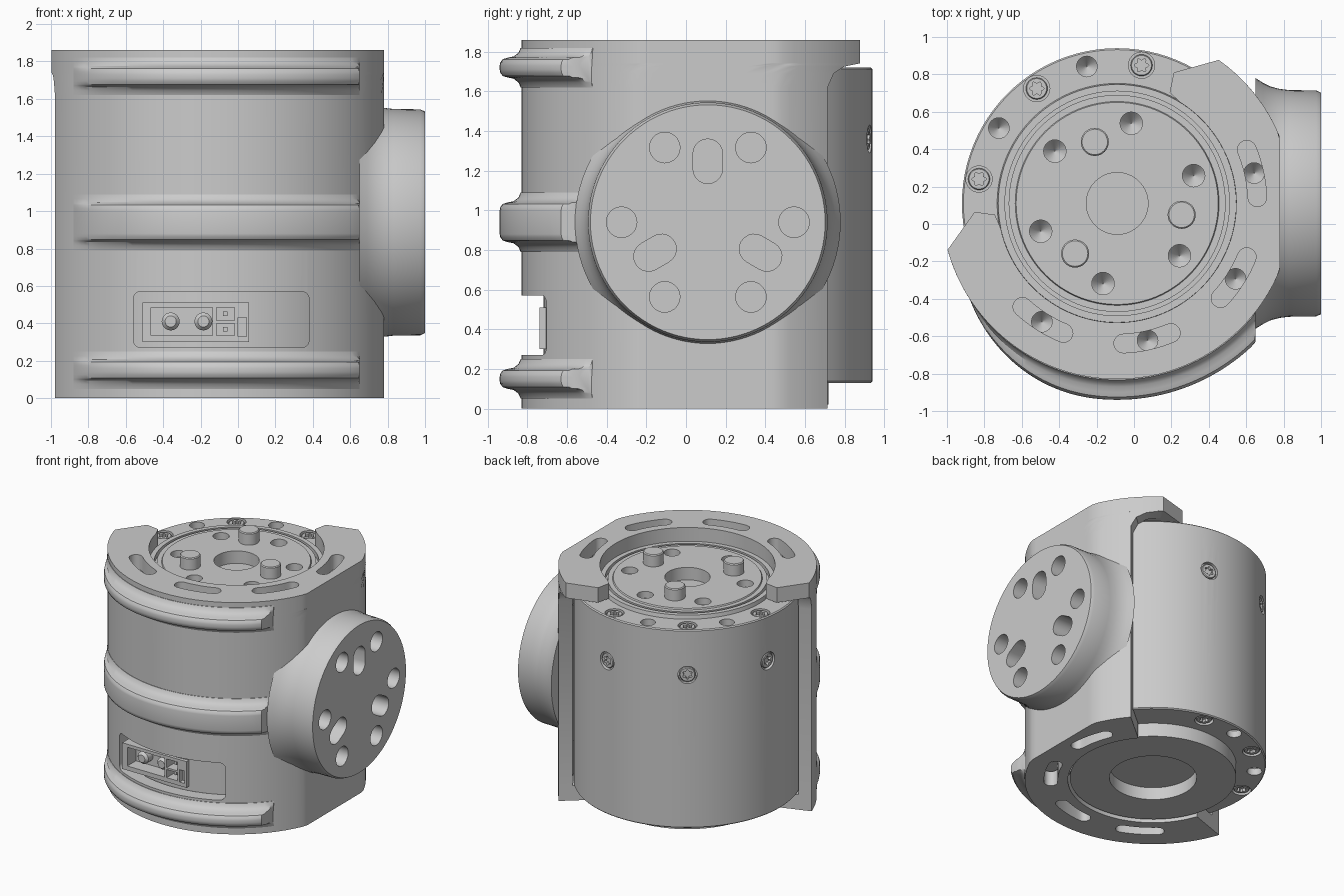
import bpy, bmesh
from math import sin, cos, radians, pi
from mathutils import Matrix, Vector

if "Cube" in bpy.data.objects:
    bpy.data.objects.remove(bpy.data.objects["Cube"])

CX, CY = -0.09, 0.11                      # motor axis
AXIS = Matrix.Translation((CX, CY, 0))
T = Matrix.Translation


def rot(deg, axis):
    return Matrix.Rotation(radians(deg), 4, axis)


def loft(name, loops, mat=Matrix()):
    """Skin a stack of equal-length loops and cap both ends."""
    bm = bmesh.new()
    rows = [[bm.verts.new(mat @ Vector(p)) for p in lp] for lp in loops]
    n = len(rows[0])
    for a, b in zip(rows, rows[1:]):
        for i in range(n):
            j = (i + 1) % n
            bm.faces.new((a[i], a[j], b[j], b[i]))
    bm.faces.new(rows[0][::-1])
    bm.faces.new(rows[-1])
    bmesh.ops.recalc_face_normals(bm, faces=bm.faces)
    me = bpy.data.meshes.new(name)
    bm.to_mesh(me)
    bm.free()
    ob = bpy.data.objects.new(name, me)
    bpy.context.collection.objects.link(ob)
    return ob


def prism(name, pts, z0, z1, mat=Matrix()):
    return loft(name, [[(x, y, z) for x, y in pts] for z in (z0, z1)], mat)


def revolve(name, prof, mat=Matrix(), n=72):
    return loft(name, [[(r * cos(2 * pi * i / n), r * sin(2 * pi * i / n), z)
                        for i in range(n)] for r, z in prof], mat)


def box(name, x0, x1, y0, y1, z0, z1):
    return prism(name, [(x0, y0), (x1, y0), (x1, y1), (x0, y1)], z0, z1)


def cut(target, cutters):
    for c in cutters:
        m = target.modifiers.new("cut", 'BOOLEAN')
        m.operation, m.object, m.solver = 'DIFFERENCE', c, 'EXACT'
    dg = bpy.context.evaluated_depsgraph_get()
    me = bpy.data.meshes.new_from_object(target.evaluated_get(dg))
    target.modifiers.clear()
    target.data = me
    for c in cutters:
        bpy.data.objects.remove(c)


def pol(r, deg):
    return (r * cos(radians(deg)), r * sin(radians(deg)))


def arc(r, a0, a1, n, xmax=9):
    pts = [pol(r, a0 + (a1 - a0) * i / n) for i in range(n + 1)]
    return [(min(x, xmax), y) for x, y in pts]


def ring_slot(r, hw, mid, half):
    """Curved slot outline following a circle about the origin."""
    c0, c1 = pol(r, mid - half), pol(r, mid + half)
    end = [(c1[0] + x, c1[1] + y) for x, y in arc(hw, mid + half + 20, mid + half + 160, 8)]
    start = [(c0[0] + x, c0[1] + y) for x, y in arc(hw, mid - half - 160, mid - half - 20, 8)]
    return arc(r + hw, mid - half, mid + half, 8) + end + arc(r - hw, mid + half, mid - half, 8) + start


def stadium(r0, r1, hw, deg):
    pts = [(r1 + x, y) for x, y in arc(hw, -90, 90, 10)] + [(r0 + x, y) for x, y in arc(hw, 90, 270, 10)]
    m = Matrix.Rotation(radians(deg), 2)
    return [tuple(m @ Vector(p)) for p in pts]


SLOTS = [12.5, -32.5, -77.5, -122.5]

# Bracket top plate: open collar with pointed ends
top = (arc(0.94, 195.3, 414.7, 72, 0.87) + [pol(0.763, 66.6), pol(0.656, 64.7)]
       + arc(0.637, 418, 192, 60) + [pol(0.656, 185.3), pol(0.763, 183.4)])
top_plate = prism("bracket_top_plate", top, 1.74, 1.86, AXIS)
cut(top_plate, [prism("slot", ring_slot(0.75, 0.05, a, 10), 1.6, 2, AXIS) for a in SLOTS])

# Bracket bottom plate
bottom = arc(0.94, 199, 400, 72, 0.87) + arc(0.625, 400, 199, 60)
bottom_plate = prism("bracket_bottom_plate", bottom, 0, 0.12, AXIS)
cut(bottom_plate, [prism("slot", ring_slot(0.75, 0.05, a, 10), -0.2, 0.3, AXIS) for a in SLOTS])

# Bracket wall, flaring into the top plate
wall = loft("bracket_wall", [
    [(x, y, z) for x, y in arc(0.94, a0, a1, 72, 0.87) + arc(0.84, a1, a0, 72)]
    for z, a0, a1 in ((0.12, 199, 400), (1.62, 199, 400), (1.69, 198, 402.5),
                      (1.725, 197, 407), (1.74, 195.3, 414))], AXIS)
corners = [(0.34, 0.53, 0), (-0.52, 0.53, 90), (-0.52, 0.31, 180), (0.34, 0.31, 270)]
window = [(x + dx, z + dz) for x, z, a in corners for dx, dz in arc(0.04, a, a + 90, 5)]
cut(wall, [prism("window", window, 0.45, 1.1, rot(90, 'X'))])

# Three raised ribs around the wall
for label, zc, hw in (("lower", 0.15, 0.05), ("middle", 0.94, 0.10), ("upper", 1.72, 0.05)):
    half = [(-0.02, hw + 0.05), (0.004, hw + 0.05), (0.015, hw + 0.025), (0.04, hw + 0.006),
            (0.07, hw), (0.095, hw - 0.008), (0.107, hw - 0.025), (0.11, hw - 0.04)]
    prof = half + [(d, -z) for d, z in reversed(half)]
    rows = []
    for i in range(49):
        a = 213 + (322 - 213) * i / 48
        grow = sin(min(1, (a - 213) / 50) * pi / 2)
        row = []
        for d, z in prof:
            x, y = pol(0.94 + (d * grow if d > 0 else d), a)
            row.append((min(x, 0.74), y, zc + z))
        rows.append(row)
    loft(f"{label}_rib", rows, AXIS)

# Side mounting flange
FL = T((0, CY, 0.94)) @ rot(90, 'Y')
flange = revolve("side_flange", [(0.67, 0.65), (0.645, 0.69), (0.625, 0.73), (0.612, 0.78),
                                 (0.606, 0.83), (0.604, 0.975), (0.592, 1.0)], FL, 96)
holes = [revolve("hole", [(0.077, 0.79), (0.077, 1.1)], FL @ T((*pol(0.435, 30 + 60 * k), 0)), 28)
         for k in range(6)]
holes += [prism("slot", stadium(0.27, 0.345, 0.075, a), 0.79, 1.1, FL) for a in (60, 180, 300)]
cut(flange, holes)

# Motor body with stepped hub at the top and boss at the bottom
motor = revolve("motor_body", [
    (0.32, 0.12), (0.32, 0.02), (0.61, 0.02), (0.61, 0.13), (0.822, 0.13), (0.83, 0.138),
    (0.83, 1.712), (0.822, 1.72), (0.642, 1.72), (0.636, 1.75), (0.60, 1.75), (0.60, 1.71),
    (0.58, 1.71), (0.58, 1.75), (0.545, 1.75), (0.54, 1.76), (0.165, 1.76), (0.165, 1.66)],
    AXIS, 96)
cutters = [box("connector_bay", -0.505, 0.055, -0.95, -0.59, 0.305, 0.505)]


def drill(mat, r, depth):
    cutters.append(revolve("drill", [(0.002, -depth), (r, -depth * 0.45), (r, 0.05)], mat, 24))


def screw(mat):
    """Recessed cap screw with a six-lobed socket."""
    cutters.append(revolve("bore", [(0.07, -0.03), (0.07, 0.06)], mat, 32))
    n = 36

    def loop(r, lobe, z):
        return [((r + lobe * cos(6 * t)) * cos(t), (r + lobe * cos(6 * t)) * sin(t), z)
                for t in (2 * pi * i / n for i in range(n))]
    loft("screw", [loop(0.058, 0, -0.04), loop(0.058, 0, -0.012), loop(0.053, 0, -0.006),
                   loop(0.032, 0.007, -0.006), loop(0.032, 0.007, -0.03)], mat)


for a in (80, 125, 170):
    screw(AXIS @ T((*pol(0.75, a), 1.72)))
    screw(AXIS @ T((*pol(0.75, a), 0.13)) @ rot(180, 'X'))
    screw(AXIS @ rot(a, 'Z') @ T((0.83, 0, 1.36)) @ rot(90, 'Y'))
for a in [102.5, 147.5] + SLOTS:
    drill(AXIS @ T((*pol(0.75, a), 1.72)), 0.055, 0.12)
    drill(AXIS @ T((*pol(0.75, a), 0.13)) @ rot(180, 'X'), 0.055, 0.12)
for k in range(6):
    drill(AXIS @ T((*pol(0.435, 80 + 60 * k), 1.76)), 0.06, 0.12)
cut(motor, cutters)

# Three locating pins on the hub
for k in range(3):
    revolve("hub_pin", [(0.075, 1.73), (0.075, 1.848), (0.068, 1.855)],
            AXIS @ T((*pol(0.35, 110 + 120 * k), 0)), 32)

# Connector block in the window
block = box("connector_block", -0.51, 0.06, -0.74, -0.58, 0.30, 0.51)
cut(block, [box("bay", -0.465, -0.135, -0.9, -0.63, 0.335, 0.485),
            box("bay", -0.115, -0.02, -0.9, -0.64, 0.415, 0.485),
            box("bay", -0.115, -0.02, -0.9, -0.64, 0.335, 0.4),
            box("bay", 0.0, 0.045, -0.9, -0.70, 0.33, 0.43)])
for x in (-0.36, -0.185):
    revolve("connector_contact", [(0.048, 0.6), (0.048, 0.69), (0.03, 0.71)],
            T((x, 0, 0.41)) @ rot(90, 'X'), 20)
for z in (0.367, 0.45):
    box("connector_tab", -0.08, -0.055, -0.70, -0.63, z - 0.012, z + 0.012)

# Smooth the round surfaces, keep the edges sharp
bpy.ops.object.select_all(action='SELECT')
bpy.context.view_layer.objects.active = motor
bpy.ops.object.shade_smooth_by_angle(angle=radians(30))
